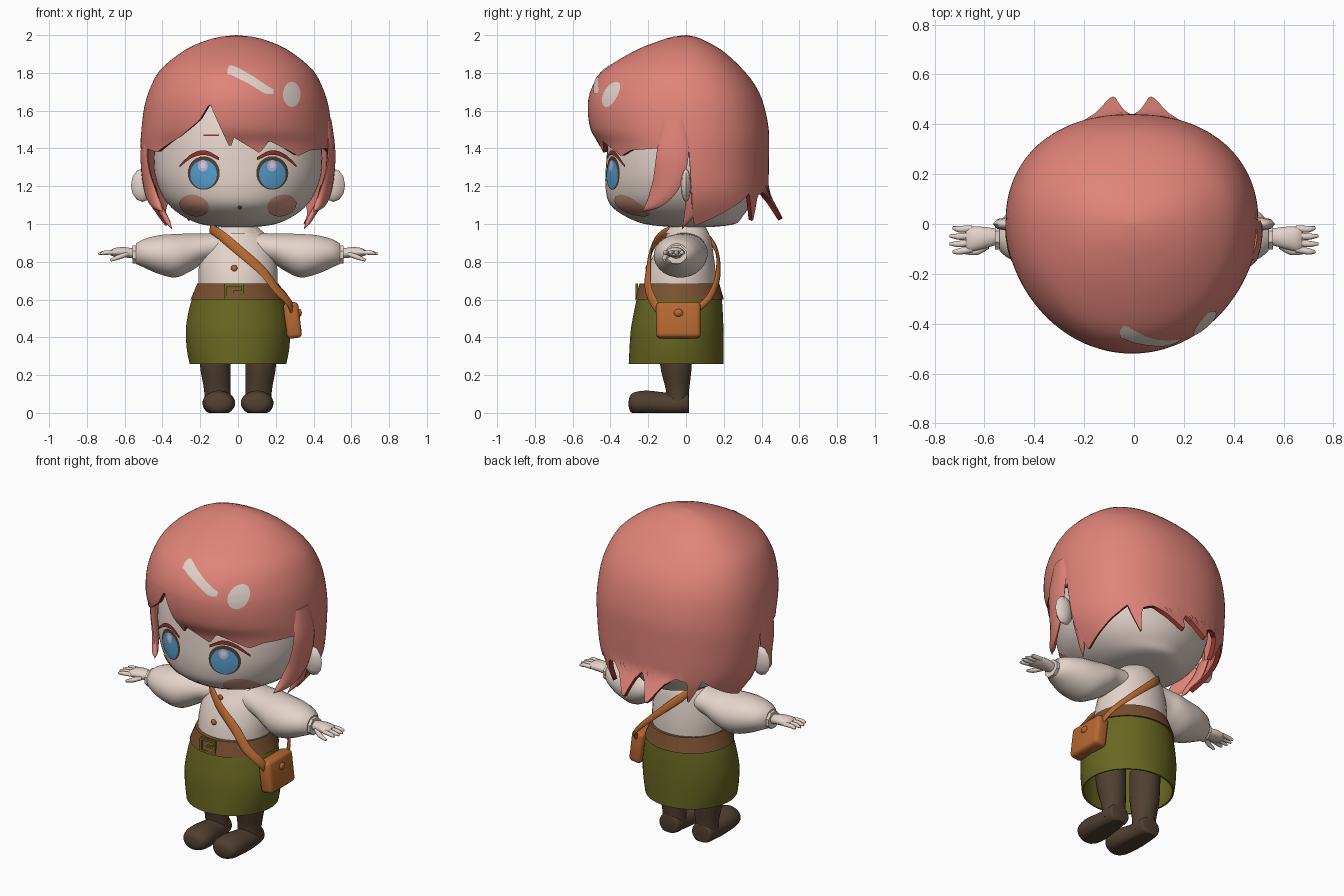
import bpy, bmesh, math
from mathutils import Vector, Matrix
from mathutils.bvhtree import BVHTree

if "Cube" in bpy.data.objects:
    bpy.data.objects.remove(bpy.data.objects["Cube"])


def material(name, r, g, b):
    m = bpy.data.materials.new(name)
    m.use_nodes = True
    m.diffuse_color = (r, g, b, 1)
    m.node_tree.nodes["Principled BSDF"].inputs["Base Color"].default_value = (r, g, b, 1)
    return m


PALE = material("warm_white", .77, .65, .585)
HAIR = material("coral_hair", .75, .23, .19)
BLUSH = material("blush_pink", .64, .3, .23)
RED = material("dark_red", .27, .03, .02)
GREEN = material("olive_cloth", .14, .135, .015)
BELT = material("brown_leather", .19, .08, .03)
TAN = material("tan_leather", .47, .14, .03)
BOOT = material("dark_brown", .08, .05, .03)
BLUE = material("iris_blue", .09, .34, .6)
LILAC = material("lilac_glint", .5, .45, .75)


def finish(name, bm, mats, angle=40):
    me = bpy.data.meshes.new(name)
    bm.to_mesh(me)
    bm.free()
    ob = bpy.data.objects.new(name, me)
    bpy.context.collection.objects.link(ob)
    for m in mats:
        me.materials.append(m)
    smooth(ob, angle)
    return ob


def smooth(ob, angle=40):
    bpy.ops.object.select_all(action='DESELECT')
    ob.select_set(True)
    bpy.context.view_layer.objects.active = ob
    bpy.ops.object.shade_smooth_by_angle(angle=math.radians(angle))


def solidify(ob, thick, rim=0):
    mod = ob.modifiers.new("thickness", 'SOLIDIFY')
    mod.thickness, mod.offset, mod.material_offset_rim = thick, -1, rim
    bpy.ops.object.select_all(action='DESELECT')
    ob.select_set(True)
    bpy.context.view_layer.objects.active = ob
    bpy.ops.object.modifier_apply(modifier=mod.name)
    smooth(ob)


def skin_rings(name, rings, mats, wrap=True, caps=True, angle=40):
    """Join rings of points with quads."""
    bm = bmesh.new()
    vs = [[bm.verts.new(p) for p in r] for r in rings]
    n = len(vs[0])
    for a, b in zip(vs, vs[1:]):
        for i in range(n if wrap else n - 1):
            j = (i + 1) % n
            bm.faces.new((a[i], a[j], b[j], b[i]))
    if caps:
        bm.faces.new(vs[0])
        bm.faces.new(vs[-1])
    bmesh.ops.remove_doubles(bm, verts=bm.verts, dist=1e-5)
    bmesh.ops.recalc_face_normals(bm, faces=bm.faces)
    return finish(name, bm, mats, angle)


def spline(rows, sub):
    """Catmull-Rom through rows of numbers."""
    out, last = [], len(rows) - 1
    for i in range(last):
        quad = list(zip(rows[max(i - 1, 0)], rows[i], rows[i + 1], rows[min(i + 2, last)]))
        for k in range(sub):
            t = k / sub
            out.append([b + .5 * t * (c - a + t * (2 * a - 5 * b + 4 * c - d + t * (3 * (b - c) + d - a)))
                        for a, b, c, d in quad])
    return out + [list(rows[-1])]


def loft(name, rows, mat, axis='z', n=32, sub=4, caps=True, side=1, angle=40):
    """Rows: position on axis, two centre values, two radii."""
    rings = []
    for pos, cu, cv, ru, rv in spline(rows, sub):
        ring = []
        for i in range(n):
            t = math.tau * (i + .5) / n
            u, v = cu + ru * math.cos(t), cv + rv * math.sin(t)
            p = {'x': (pos, u, v), 'y': (u, pos, v), 'z': (u, v, pos)}[axis]
            ring.append((p[0] * side, p[1], max(p[2], 0)))
        rings.append(ring)
    return skin_rings(name, rings, [mat], caps=caps, angle=angle)


def sweep(name, rows, thick, mat, out=None, side=1, n=10):
    """Flat tapered strand. Rows: x, y, z, half width."""
    rows = spline(rows, 6)
    pts = [Vector(r[:3]) for r in rows]
    rings = []
    for i, p in enumerate(pts):
        tan = (pts[min(i + 1, len(pts) - 1)] - pts[max(i - 1, 0)]).normalized()
        nor = out or Vector((p.x, p.y, 0.02))
        s = tan.cross(nor).normalized()
        nor = s.cross(tan)
        w = max(rows[i][3], .002)
        th = min(thick, w)
        ring = [p + s * w * math.cos(math.tau * k / n) + nor * th * math.sin(math.tau * k / n) for k in range(n)]
        rings.append([(q.x * side, q.y, q.z) for q in ring])
    return skin_rings(name, rings, [mat], angle=60)


def box(name, size, loc, mat, tilt=0, bevel=0.0):
    bm = bmesh.new()
    bmesh.ops.create_cube(bm, size=1)
    bmesh.ops.scale(bm, vec=size, verts=bm.verts)
    if bevel:
        bmesh.ops.bevel(bm, geom=bm.edges[:], offset=bevel, segments=3, profile=.5, affect='EDGES')
    bm.transform(Matrix.Translation(loc) @ Matrix.Rotation(tilt, 4, 'Y'))
    return finish(name, bm, [mat])


def ball(name, radii, loc, mat, seg=16):
    bm = bmesh.new()
    bmesh.ops.create_uvsphere(bm, u_segments=seg, v_segments=max(seg // 2, 6), radius=1)
    bm.transform(Matrix.Translation(loc) @ Matrix.Diagonal((*radii, 1)))
    return finish(name, bm, [mat], 60)


def tree(ob):
    me = ob.data
    return BVHTree.FromPolygons([v.co for v in me.vertices], [p.vertices[:] for p in me.polygons])


def onto(bvh, x, z, lift):
    p, nor, _, _ = bvh.ray_cast(Vector((x, -2, z)), Vector((0, 1, 0)))
    if nor.y > 0:
        nor = -nor
    return p + nor * lift


def disc(name, bvh, cx, cz, rx, rz, mat, lift=.004, turn=0):
    rings = []
    for k in range(6):
        ring = []
        for i in range(28):
            t = math.tau * i / 28
            u, v = rx * k / 5 * math.cos(t), rz * k / 5 * math.sin(t)
            ring.append(onto(bvh, cx + u * math.cos(turn) - v * math.sin(turn),
                             cz + u * math.sin(turn) + v * math.cos(turn), lift))
        rings.append(ring)
    skin_rings(name, rings, [mat], caps=False)


def stroke(name, bvh, rows, mat, lift=.004):
    """Painted stripe. Rows: x, z, half height."""
    rings = [[onto(bvh, x, z + h * k / 2, lift) for k in range(-2, 3)] for x, z, h in spline(rows, 6)]
    skin_rings(name, rings, [mat], wrap=False, caps=False)


def table(rows, x):
    for a, b in zip(rows, rows[1:]):
        if x <= b[0]:
            t = max(0, (x - a[0]) / (b[0] - a[0]))
            return [p + (q - p) * t for p, q in zip(a[1:], b[1:])]
    return rows[-1][1:]


# Head and ears
head = loft("head", [(.985, 0, .03, .1, .12), (1, 0, .02, .2, .24), (1.04, 0, -.01, .29, .31),
                     (1.1, 0, -.03, .365, .37), (1.18, 0, -.03, .415, .395), (1.3, 0, -.025, .445, .4),
                     (1.5, 0, -.02, .43, .38), (1.7, 0, -.02, .32, .3), (1.8, 0, 0, .18, .18)], PALE, n=64)
for s, side in ((1, "left"), (-1, "right")):
    ball(side + "_ear", (.062, .028, .088), (s * .505, 0, 1.205), PALE, 8)

# Hair shell: dome above, jagged hem below; angle is measured from the front
BANGS = [(-92, 1.36), (-70, 1.4), (-56, 1.38), (-36, 1.46), (-23, 1.55), (-17, 1.64), (-12, 1.55),
         (-3.5, 1.395), (-2, 1.46), (14, 1.375), (20, 1.44), (40, 1.36), (50, 1.39), (70, 1.4), (92, 1.36)]
BACK = [(92, 1.36), (93.5, .985), (98, 1), (115, 1.06), (130, 1.12), (138, 1.16), (143, 1.0), (149, 1.15),
        (157, 1.17), (164, 1.13), (170, 1.03), (172, 1.03), (177, 1.13), (180, 1.17)]
# Height, side, front and back reach
SHAPE = spline([(.98, .37, .42, .43), (1.1, .455, .425, .435), (1.2, .49, .43, .437), (1.4, .507, .455, .44),
                (1.5, .503, .505, .438), (1.62, .488, .52, .415), (1.72, .457, .5, .375), (1.82, .4, .43, .3),
                (1.92, .275, .265, .19), (1.97, .165, .14, .1), (1.99, .09, .075, .055), (2, 0, 0, 0)], 6)


def hair_point(deg, s):
    a = math.radians(deg)
    sn, cs = math.sin(a), math.cos(a)
    hem = table(BANGS, deg)[0] if abs(deg) <= 92 else table(BACK, abs(deg))[0]
    z = 1.66 + (hem - 1.66) * (s - 1) if s > 1 else 1.66 + .34 * math.cos(s * math.pi / 2)
    wide, front, back = table(SHAPE, z)
    if cs >= 0:
        return (wide * sn - .008, -front * cs, z)
    flick = .09 * max(0, (1.17 - z) / .15) if abs(deg) > 152 else 0
    return (math.copysign(wide * abs(sn) ** .9, sn) - .008, back * abs(cs) ** .9 + flick, z)


hair = skin_rings("hair", [[hair_point(-180 + 1.5 * i, s / 14) for i in range(240)] for s in range(29)],
                  [HAIR, RED], caps=False)
hair_tree = tree(hair)
solidify(hair, .025, 1)
for s, side in ((1, "left"), (-1, "right")):
    sweep(side + "_side_lock", [(.475, -.07, 1.55, .06), (.495, -.07, 1.38, .085), (.48, -.1, 1.23, .078),
                                (.445, -.16, 1.13, .05), (.4, -.23, 1.065, 0)], .018, HAIR, side=s)
    sweep(side + "_nape_lock", [(.45, .06, 1.2, .05), (.42, .04, 1.1, .045), (.35, -.02, .975, 0)],
          .015, HAIR, side=s)

# Painted shine and face
stroke("hair_shine", hair_tree, [(-.055, 1.805, .015), (-.03, 1.81, .026), (.06, 1.765, .026),
                                 (.14, 1.715, .024), (.185, 1.7, .012)], PALE)
disc("hair_shine_spot", hair_tree, .282, 1.685, .046, .066, PALE)
face = tree(head)
for s, side in ((1, "left"), (-1, "right")):
    x = s * .18
    disc(side + "_eye_outline", face, x, 1.27, .084, .088, BOOT)
    disc(side + "_iris", face, x, 1.263, .07, .075, BLUE, .006)
    disc(side + "_glint", face, x - .003, 1.308, .026, .03, LILAC, .008)
    disc(side + "_glint_core", face, x - .003, 1.311, .014, .017, PALE, .0095)
    disc(side + "_blush", face, s * .23, 1.1, .078, .055, BLUSH, turn=s * .25)
    stroke(side + "_eyebrow", face, [(s * .1, 1.345, .008), (s * .17, 1.377, .012), (s * .24, 1.36, .011),
                                     (s * .305, 1.305, .006)], RED, .009)
disc("mouth", face, .01, 1.09, .012, .01, RED)
stroke("forehead_mark", face, [(-.18, 1.47, .004), (-.1, 1.47, .004)], RED)

# Shirt, sleeves and hands
shirt = loft("shirt", [(.64, 0, -.035, .21, .195), (.75, 0, -.025, .21, .182), (.85, 0, -.01, .195, .155),
                       (.93, 0, .01, .16, .12), (1, 0, .01, .085, .085)], PALE)
loft("collar", [(.95, 0, .005, .125, .115), (.985, 0, .01, .1, .095)], PALE, sub=1)
for s, side in ((1, "left"), (-1, "right")):
    loft(side + "_sleeve", [(.06, 0, .885, .1, .075), (.18, -.01, .87, .115, .08), (.25, -.015, .85, .13, .1),
                            (.33, -.03, .832, .138, .116), (.42, -.04, .838, .128, .103),
                            (.5, -.045, .845, .095, .075), (.54, -.05, .842, .058, .054)], PALE, 'x', 24, side=s)
    loft(side + "_cuff", [(.485, -.05, .838, .054, .05), (.558, -.05, .838, .056, .052)], PALE, 'x', 8, 1, side=s,
         angle=20)
    loft(side + "_palm", [(.54, -.05, .842, .03, .026), (.6, -.055, .85, .044, .028), (.65, -.06, .85, .05, .024),
                          (.675, -.06, .847, .045, .014)], PALE, 'x', 16, side=s)
    for i in range(4):
        y = -.1 + .027 * i
        sweep(f"{side}_finger_{i + 1}", [(.65, y, .849, .014), (.7, y * 1.1, .848, .013),
                                         (.745 - .012 * abs(i - 1.5), y * 1.2 + .008, .842, .006)],
              .012, PALE, Vector((0, 0, 1)), s)
    sweep(side + "_thumb", [(.59, -.085, .84, .016), (.63, -.11, .825, .014), (.675, -.115, .808, .007)],
          .013, PALE, Vector((0, 0, 1)), s)
shirt_tree = tree(shirt)
for i, z in enumerate((.765, .89)):
    ball(f"shirt_button_{i + 1}", (.017, .009, .017), onto(shirt_tree, -.02, z, .004), TAN)

# Skirt, belt and buckle
skirt = loft("skirt", [(.26, 0, -.052, .257, .252), (.34, 0, -.05, .272, .25), (.44, 0, -.047, .277, .246),
                       (.54, 0, -.04, .262, .235), (.61, 0, -.035, .242, .225)], GREEN, n=40, caps=False)
solidify(skirt, .01)
loft("belt", [(.6, 0, -.035, .252, .236), (.685, 0, -.035, .216, .212)], BELT, n=40, sub=1)
for s in (-1, 1):
    box("buckle_post", (.014, .014, .08), (-.02 + s * .046, -.26, .642), GREEN)
    box("buckle_bar", (.1, .014, .014), (-.02, -.26, .642 + s * .035), GREEN)
box("buckle_pin", (.05, .012, .014), (.0, -.262, .642), GREEN)

# Boots
for s, side in ((1, "left"), (-1, "right")):
    loft(side + "_boot_leg", [(.03, .11, -.045, .068, .058), (.12, .11, -.045, .07, .062),
                              (.25, .12, -.053, .082, .084), (.42, .125, -.055, .085, .088)], BOOT, n=24, side=s)
    loft(side + "_boot_foot", [(.015, .11, .045, .05, .05), (0, .11, .05, .066, .06), (-.1, .108, .045, .074, .063),
                               (-.2, .102, .052, .086, .066), (-.265, .1, .052, .08, .06),
                               (-.295, .1, .05, .055, .043), (-.305, .1, .048, .008, .008)],
         BOOT, 'y', 24, side=s, angle=70)

# Shoulder bag and strap
box("bag", (.08, .235, .19), (.289, -.04, .49), TAN, -.12, .022)
ball("bag_button", (.012, .024, .02), (.326, -.04, .53), TAN)
sweep("bag_strap", [(.29, -.13, .52, .018), (.27, -.17, .585, .024), (.2, -.2, .66, .026), (.126, -.2, .755, .026),
                    (0, -.182, .865, .026), (-.09, -.13, .94, .026), (-.14, -.04, .972, .024),
                    (-.12, .06, .965, .024), (-.02, .155, .875, .022), (.13, .17, .74, .02),
                    (.25, .13, .62, .018), (.29, .05, .54, .016)], .009, TAN)
